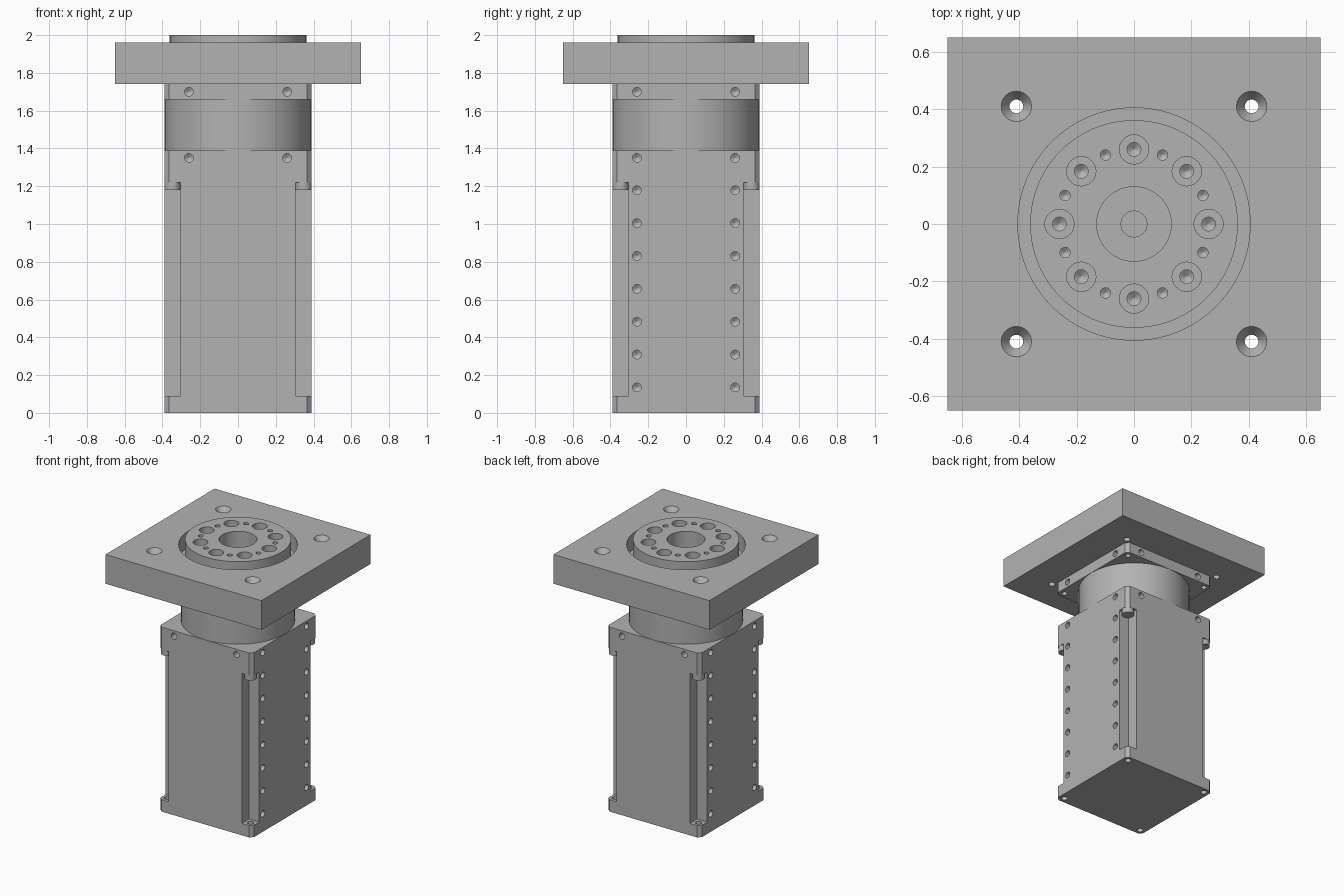
import bpy
import bmesh
import math
from mathutils import Matrix, Vector

cube = bpy.data.objects.get("Cube")
if cube:
    bpy.data.objects.remove(cube, do_unlink=True)

grey = bpy.data.materials.new("machined grey")
grey.use_nodes = True
COLOR = (0.45, 0.45, 0.45, 1)
grey.diffuse_color = COLOR
grey.node_tree.nodes["Principled BSDF"].inputs["Base Color"].default_value = COLOR

SIGNS = (-1, 1)
CORNERS = [(sx, sy) for sx in SIGNS for sy in SIGNS]
HALF = 0.39       # half width of the square housing
SCREW = 0.347     # corner screw position
UP, DOWN = Vector((0, 0, 1)), Vector((0, 0, -1))


def box(bm, low, high):
    low, high = Vector(low), Vector(high)
    mat = Matrix.Translation((low + high) / 2) @ Matrix.Diagonal((*(high - low), 1))
    return bmesh.ops.create_cube(bm, size=1, matrix=mat)["verts"]


def turned(bm, origin, axis, profile, segments=24):
    """Closed solid of revolution; profile is (radius, distance along axis)."""
    rot = Vector(axis).to_track_quat("Z", "Y")
    rings = []
    for r, d in profile:
        rings.append([bm.verts.new(Vector(origin) + rot @ Vector((
            r * math.cos(math.tau * i / segments),
            r * math.sin(math.tau * i / segments), d))) for i in range(segments)])
    for a, b in zip(rings, rings[1:]):
        for i in range(segments):
            j = (i + 1) % segments
            bm.faces.new((a[i], a[j], b[j], b[i]))
    bm.faces.new(rings[0][::-1])
    bm.faces.new(rings[-1])


def blind_hole(bm, origin, axis, r, depth):
    """Drilled hole with a conical bottom."""
    turned(bm, origin, axis, [(r, -0.02), (r, depth), (0.002, depth + r * 0.6)])


def make(name, bm):
    bmesh.ops.recalc_face_normals(bm, faces=bm.faces)
    mesh = bpy.data.meshes.new(name)
    bm.to_mesh(mesh)
    bm.free()
    mesh.materials.append(grey)
    obj = bpy.data.objects.new(name, mesh)
    bpy.context.collection.objects.link(obj)
    return obj


def carve(part, bm):
    """Subtract a cutter from a part and discard the cutter."""
    cutter = make("cutter", bm)
    cutter.hide_render = True
    mod = part.modifiers.new("cut", "BOOLEAN")
    mod.object, mod.operation, mod.solver = cutter, "DIFFERENCE", "EXACT"
    bpy.context.view_layer.update()
    graph = bpy.context.evaluated_depsgraph_get()
    result = bpy.data.meshes.new_from_object(part.evaluated_get(graph))
    part.modifiers.clear()
    part.data = result
    bpy.data.objects.remove(cutter, do_unlink=True)


def square_block(name, z0, z1):
    """Square block with chamfered upright edges."""
    bm = bmesh.new()
    box(bm, (-HALF, -HALF, z0), (HALF, HALF, z1))
    upright = [e for e in bm.edges
               if abs(e.verts[0].co.z - e.verts[1].co.z) > 0.01]
    bmesh.ops.bevel(bm, geom=upright, offset=0.025, segments=1, affect="EDGES")
    return make(name, bm)


def side_holes(bm, z, depth, sides):
    for axis in sides:
        axis = Vector(axis)
        across = axis.cross(UP)
        for s in SIGNS:
            blind_hole(bm, axis * HALF + across * s * 0.26 + UP * z,
                       -axis, 0.023, depth)


X_SIDES = [(1, 0, 0), (-1, 0, 0)]
ALL_SIDES = X_SIDES + [(0, 1, 0), (0, -1, 0)]

# Main housing with corner channels and mounting holes
housing = square_block("housing", 0, 1.39)
cut = bmesh.new()
for sx, sy in CORNERS:
    xs, ys = sorted((sx * 0.305, sx * 0.5)), sorted((sy * 0.305, sy * 0.5))
    box(cut, (xs[0], ys[0], 0.09), (xs[1], ys[1], 1.22))
carve(housing, cut)
cut = bmesh.new()
for sx, sy in CORNERS:
    turned(cut, (sx * SCREW, sy * SCREW, 0), UP, [(0.022, -0.02), (0.022, 0.12)])
side_holes(cut, 1.35, 0.05, ALL_SIDES)
for i in range(7):
    side_holes(cut, 0.135 + i * 0.174, 0.05, X_SIDES)
carve(housing, cut)

# Screw heads at the tops of the channels
bm = bmesh.new()
for sx, sy in CORNERS:
    turned(bm, (sx * SCREW, sy * SCREW, 1.18), UP, [(0.042, 0), (0.042, 0.04)])
make("corner_screw_heads", bm)

# Round neck
bm = bmesh.new()
turned(bm, (0, 0, 1.39), UP, [(0.388, 0), (0.388, 0.27)], 96)
make("neck", bm)

# Square collar under the flange
collar = square_block("collar", 1.66, 1.74)
cut = bmesh.new()
side_holes(cut, 1.70, 0.05, ALL_SIDES)
for sx, sy in CORNERS:
    blind_hole(cut, (sx * SCREW, sy * SCREW, 1.66), UP, 0.02, 0.05)
carve(collar, cut)

# Mounting flange with a large bore and countersunk corner holes
bm = bmesh.new()
box(bm, (-0.65, -0.65, 1.74), (0.65, 0.65, 1.96))
flange = make("flange", bm)
cut = bmesh.new()
turned(cut, (0, 0, 1.72), UP, [(0.405, 0), (0.405, 0.3)], 96)
for sx, sy in CORNERS:
    turned(cut, (sx * 0.41, sy * 0.41, 1.96), DOWN,
           [(0.053, -0.02), (0.053, 0), (0.024, 0.04), (0.024, 0.3)])
carve(flange, cut)

# Output disc with centre bore and bolt circle
bm = bmesh.new()
turned(bm, (0, 0, 1.74), UP,
       [(0.405, 0), (0.405, 0.1), (0.362, 0.1), (0.362, 0.26)], 96)
disc = make("output_disc", bm)
cut = bmesh.new()
turned(cut, (0, 0, 2), DOWN,
       [(0.13, -0.02), (0.13, 0.17), (0.045, 0.17), (0.045, 0.24)], 48)
for i in range(8):
    a = math.tau * i / 8
    turned(cut, (0.26 * math.cos(a), 0.26 * math.sin(a), 2), DOWN,
           [(0.051, -0.02), (0.051, 0.1), (0.024, 0.1), (0.024, 0.2), (0.002, 0.215)])
    a += math.tau / 16
    blind_hole(cut, (0.26 * math.cos(a), 0.26 * math.sin(a), 2), DOWN, 0.018, 0.06)
carve(disc, cut)

# Smooth round walls, keep machined edges sharp
bpy.ops.object.select_all(action="DESELECT")
for obj in bpy.context.collection.objects:
    if obj.type == "MESH" and grey.name in obj.data.materials:
        obj.select_set(True)
        bpy.context.view_layer.objects.active = obj
bpy.ops.object.shade_smooth_by_angle(angle=math.radians(30))
